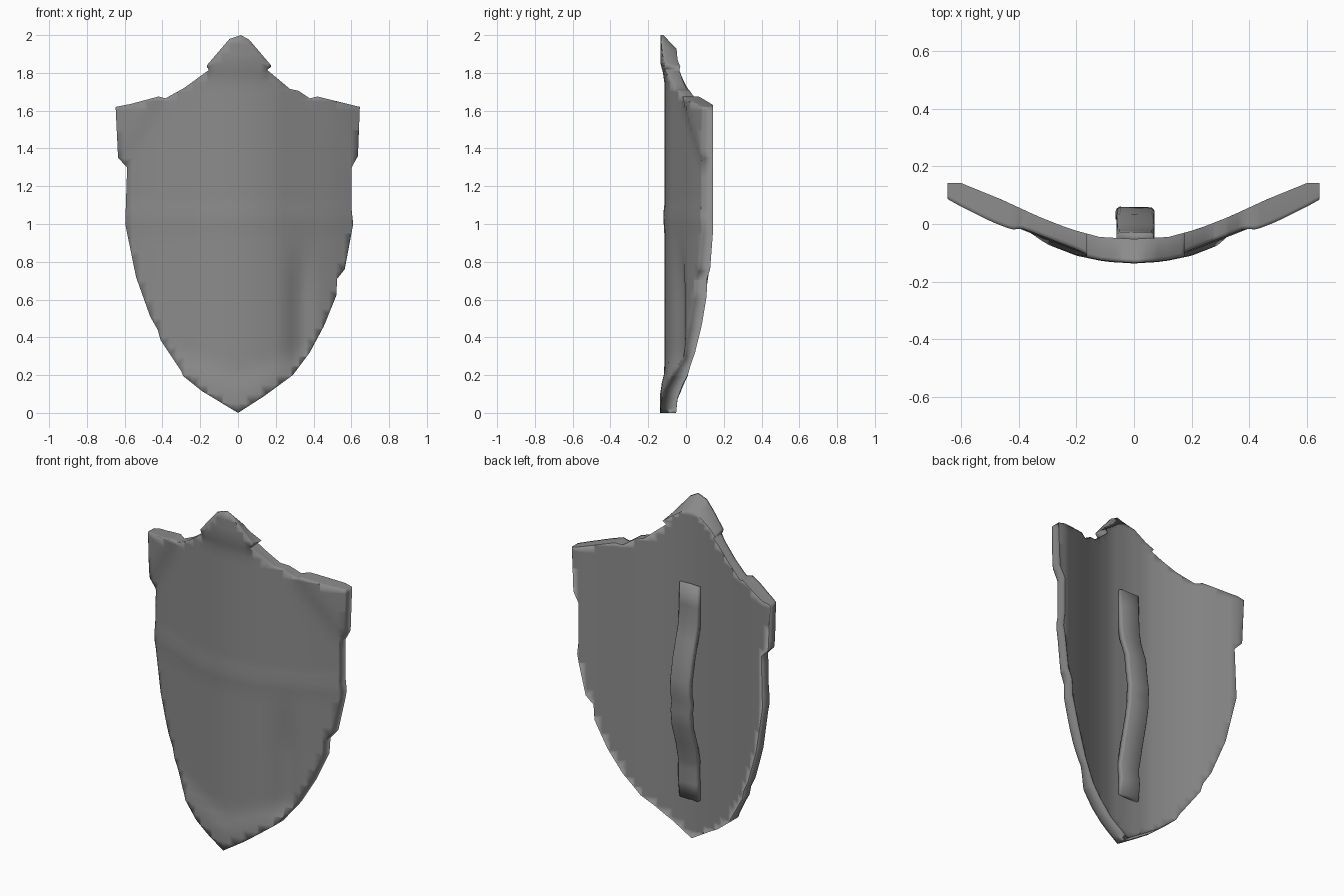
import bpy, bmesh, math
from mathutils import Vector

STEEL = bpy.data.materials.new("dark_steel")
STEEL.diffuse_color = (0.26, 0.26, 0.26, 1)


def lerp_table(table, x):
    for (x0, y0), (x1, y1) in zip(table, table[1:]):
        if x <= x1:
            return y0 + (y1 - y0) * (x - x0) / (x1 - x0)
    return table[-1][1]


def step(a, b, v):
    t = max(0.0, min(1.0, (v - a) / (b - a)))
    return t * t * (3 - 2 * t)


def finish(bm, name):
    bmesh.ops.recalc_face_normals(bm, faces=bm.faces)
    for f in bm.faces:
        f.smooth = True
    mesh = bpy.data.meshes.new(name)
    bm.to_mesh(mesh)
    bm.free()
    mesh.materials.append(STEEL)
    ob = bpy.data.objects.new(name, mesh)
    bpy.context.collection.objects.link(ob)
    return ob


# Battered outline (x, z), clockwise from the peak
OUTLINE = [(0.015, 2.0), (0.06, 1.975), (0.175, 1.84), (0.155, 1.815), (0.275, 1.715),
           (0.32, 1.705), (0.38, 1.665), (0.42, 1.675), (0.645, 1.62), (0.635, 1.36),
           (0.602, 1.30), (0.602, 1.07), (0.61, 1.0), (0.565, 0.76), (0.525, 0.71),
           (0.52, 0.62), (0.455, 0.46), (0.38, 0.32), (0.29, 0.2), (0.14, 0.09),
           (0, 0.0), (-0.19, 0.115), (-0.29, 0.195), (-0.3, 0.22), (-0.41, 0.385),
           (-0.425, 0.44), (-0.465, 0.51), (-0.54, 0.72), (-0.597, 1.0), (-0.587, 1.30),
           (-0.635, 1.35), (-0.648, 1.62), (-0.57, 1.635), (-0.42, 1.675), (-0.385, 1.665),
           (-0.285, 1.72), (-0.155, 1.815), (-0.165, 1.84), (-0.045, 1.98)]

BACK = [(0, -0.052), (0.12, -0.045), (0.22, -0.018), (0.33, 0.025), (0.46, 0.085),
        (0.6, 0.142), (0.65, 0.142)]
FRONT = [(0, -0.115), (0.1, -0.109), (0.2, -0.088), (0.36, -0.026), (0.5, 0.03),
         (0.6, 0.08), (0.65, 0.108)]


def front_y(x, z):
    a = abs(x)
    y = lerp_table(FRONT, a)
    # corner plates, peak plate, point plate
    y -= 0.02 * step(-0.02, 0.12, (z - 1.30) + 1.45 * (a - 0.62)) * step(0.36, 0.42, a) * step(1.26, 1.36, z)
    y -= 0.02 * step(1.78, 1.83, z)
    y -= 0.022 * step(0.22, 0.1, z - 0.35 * a)
    # middle ridge and the long dent
    y -= 0.008 * math.exp(-((z - 1.03) / 0.03) ** 2)
    y += 0.025 * step(0.25, 0.32, x) * step(0.42, 0.34, x) * step(1.0, 0.6, z) * step(0.18, 0.3, z)
    return y


# Curved shield body
bm = bmesh.new()
bm.faces.new([bm.verts.new((x, 0, z)) for x, z in OUTLINE])
bmesh.ops.inset_region(bm, faces=bm.faces[:], thickness=0.022, use_boundary=True)
for axis, lo, count, gap in (((1, 0, 0), -0.64, 33, 0.04), ((0, 0, 1), 0.05, 40, 0.05)):
    for i in range(count):
        bmesh.ops.bisect_plane(bm, geom=bm.verts[:] + bm.edges[:] + bm.faces[:], dist=1e-5,
                               plane_co=Vector(axis) * (lo + i * gap), plane_no=axis)
rim = {v for v in bm.verts if v.is_boundary}
front_set = set(bm.verts)
bmesh.ops.extrude_face_region(bm, geom=bm.faces[:])
for v in bm.verts:
    x, _, z = v.co
    if v in front_set:
        v.co.y = front_y(x, z) + (0.014 if v in rim else 0)
    else:
        v.co.y = lerp_table(BACK, abs(x))
        if z > 1.82:  # peak slopes down toward the back
            v.co.z -= 0.4 * (z - 1.82)
bmesh.ops.triangulate(bm, faces=[f for f in bm.faces if len(f.verts) > 4])
finish(bm, "shield_body")

# Bowed grip strap on the back: (z, outer y, sideways shift)
PATH = [(1.50, -0.028, 0), (1.38, -0.024, 0), (1.27, -0.018, 0), (1.19, 0.0, 0.003),
        (1.08, 0.035, 0), (0.96, 0.052, 0.004), (0.88, 0.06, 0), (0.84, 0.05, -0.004),
        (0.78, 0.055, 0), (0.68, 0.04, 0.003), (0.57, 0.008, 0), (0.47, -0.014, 0),
        (0.42, -0.022, 0.004), (0.34, -0.016, 0), (0.24, -0.028, 0)]
SECTION = [(-0.06, -0.035), (-0.06, -0.006), (-0.05, 0), (0.06, -0.002),
           (0.068, -0.008), (0.068, -0.035)]
bm = bmesh.new()
rings = [[bm.verts.new((dx + sx, y + sy, z)) for sx, sy in SECTION] for z, y, dx in PATH]
for a, b in zip(rings, rings[1:]):
    for i in range(6):
        j = (i + 1) % 6
        bm.faces.new((a[i], a[j], b[j], b[i]))
bm.faces.new(rings[0])
bm.faces.new(rings[-1])
finish(bm, "grip_strap")
